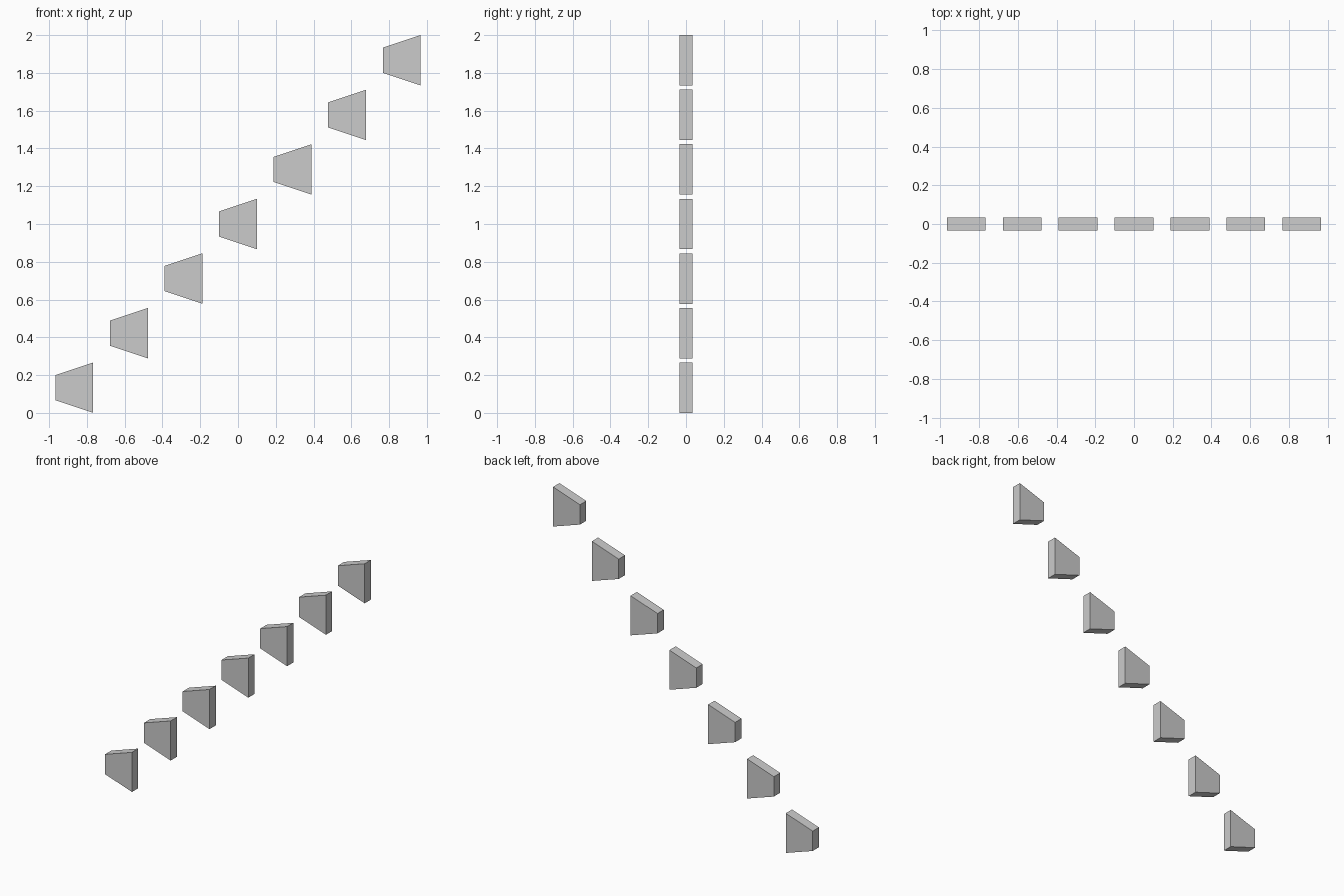
import bpy, bmesh
from mathutils import Vector

if "Cube" in bpy.data.objects:
    bpy.data.objects.remove(bpy.data.objects["Cube"])

COUNT = 7
WIDTH, DEPTH = 0.2, 0.0667
SMALL_END, LARGE_END = 0.1333, 0.2667
STEP = (2 - LARGE_END) / (COUNT - 1)

# Wedge block: trapezoid front profile, extruded in depth
w, d = WIDTH / 2, DEPTH / 2
profile = [(-w, -SMALL_END / 2), (w, -LARGE_END / 2),
           (w, LARGE_END / 2), (-w, SMALL_END / 2)]
bm = bmesh.new()
face = bm.faces.new([bm.verts.new((x, -d, z)) for x, z in profile])
ext = bmesh.ops.extrude_face_region(bm, geom=[face])
back = [g for g in ext["geom"] if isinstance(g, bmesh.types.BMVert)]
bmesh.ops.translate(bm, verts=back, vec=Vector((0, DEPTH, 0)))
bmesh.ops.recalc_face_normals(bm, faces=bm.faces)
mesh = bpy.data.meshes.new("wedge_block")
bm.to_mesh(mesh)
bm.free()

# Diagonal row of identical blocks
for i in range(COUNT):
    block = bpy.data.objects.new(f"wedge_block_{i + 1}", mesh)
    offset = (i - (COUNT - 1) / 2) * STEP
    block.location = (offset, 0, 1 + offset)
    bpy.context.collection.objects.link(block)
